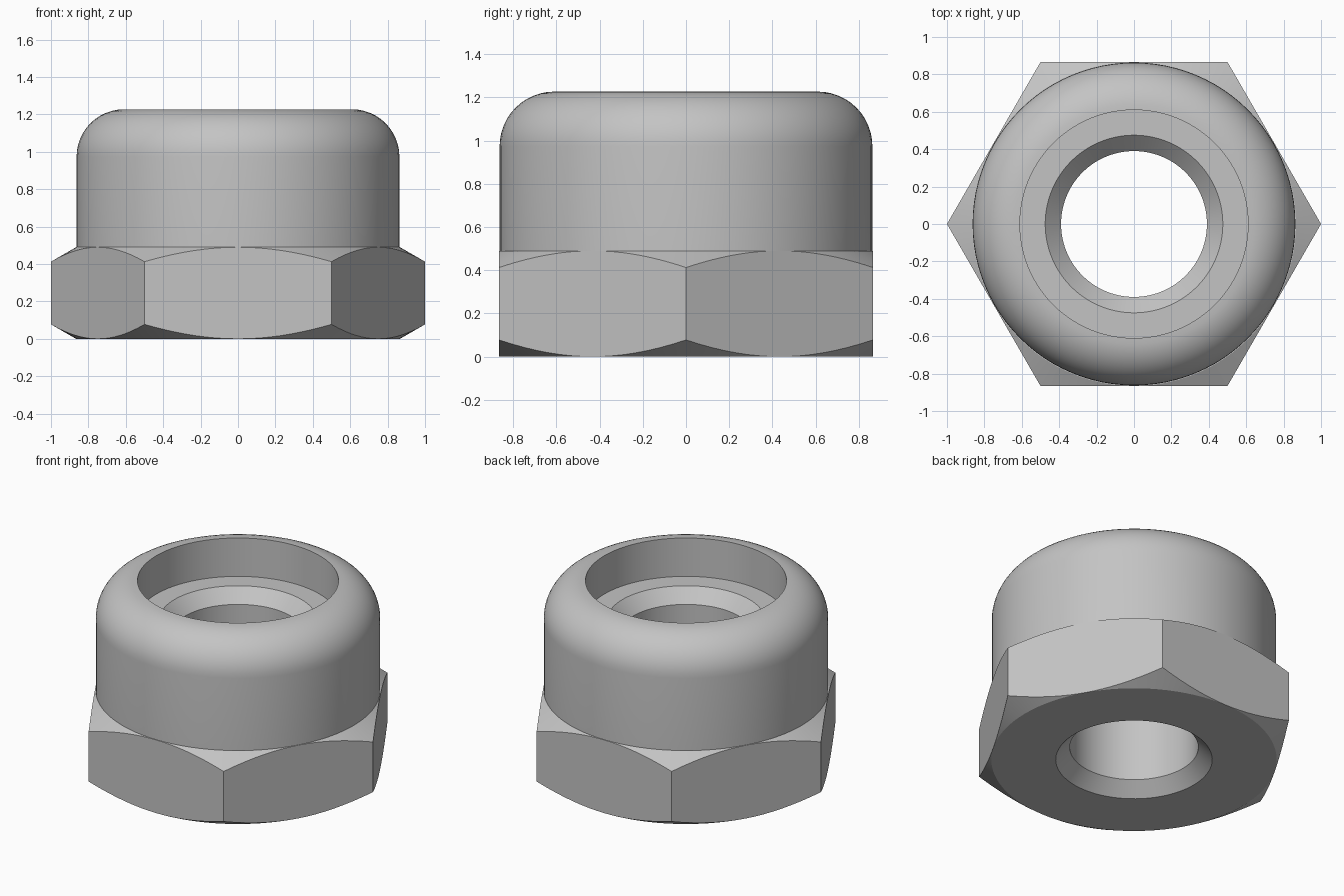
import bpy, bmesh
from math import sin, cos, pi, tan, radians

cube = bpy.data.objects.get("Cube")
if cube:
    bpy.data.objects.remove(cube, do_unlink=True)

SEGS = 96                 # multiple of 12, so hex corners and flat centres get vertices
FLAT = cos(pi / 6)        # hexagon inner radius (corner radius is 1)
HEX_TOP, TOP = 0.49, 1.227
COLLAR, CAVITY, BORE, CHAMFER = 0.863, 0.61, 0.39, 0.085
FLOOR = 0.97
FILLET = COLLAR - CAVITY


def hex_radius(a):
    """Distance from the axis to the hexagon side at angle a."""
    return FLAT / cos((a % (pi / 3)) - pi / 6)


def chamfer_rise(a):
    """Height lost to the 30 degree conical corner chamfer."""
    return (hex_radius(a) - FLAT) * tan(radians(30))


def circle(r, z):
    return lambda a: (r, z)


# Closed section of the nut: each entry gives (radius, height) at an angle
section = [
    # lower bore chamfer and bottom face
    circle(BORE, CHAMFER),
    circle(BORE + CHAMFER, 0),
    circle(FLAT, 0),
    # hexagon sides between the two conical chamfers
    lambda a: (hex_radius(a), chamfer_rise(a)),
    lambda a: (hex_radius(a), HEX_TOP - chamfer_rise(a)),
    circle(FLAT, HEX_TOP),
    # round collar
    circle(COLLAR, HEX_TOP),
]
# rounded shoulder
for i in range(13):
    t = i / 12 * pi / 2
    section.append(circle(CAVITY + FILLET * cos(t), TOP - FILLET + FILLET * sin(t)))
# recess, its floor and the upper bore chamfer
section += [
    circle(CAVITY, FLOOR),
    circle(BORE + CHAMFER, FLOOR),
    circle(BORE, FLOOR - CHAMFER),
]

# Sweep the section around the axis
bm = bmesh.new()
rings = []
for point in section:
    ring = []
    for s in range(SEGS):
        a = 2 * pi * s / SEGS
        r, z = point(a)
        ring.append(bm.verts.new((r * cos(a), r * sin(a), z)))
    rings.append(ring)
for k, ring in enumerate(rings):
    above = rings[(k + 1) % len(rings)]
    for s in range(SEGS):
        n = (s + 1) % SEGS
        bm.faces.new((ring[s], ring[n], above[n], above[s]))
bmesh.ops.remove_doubles(bm, verts=bm.verts, dist=1e-5)
bmesh.ops.recalc_face_normals(bm, faces=bm.faces)

mesh = bpy.data.meshes.new("hex_nut")
bm.to_mesh(mesh)
bm.free()
nut = bpy.data.objects.new("hex_nut", mesh)
bpy.context.collection.objects.link(nut)

# Single grey metal colour
grey = bpy.data.materials.new("light_grey")
grey.use_nodes = True
colour = (0.55, 0.55, 0.55, 1)
grey.diffuse_color = colour
grey.node_tree.nodes["Principled BSDF"].inputs["Base Color"].default_value = colour
mesh.materials.append(grey)

# Smooth round surfaces, crisp edges
bpy.ops.object.select_all(action='DESELECT')
nut.select_set(True)
bpy.context.view_layer.objects.active = nut
bpy.ops.object.shade_smooth_by_angle(angle=radians(20))
